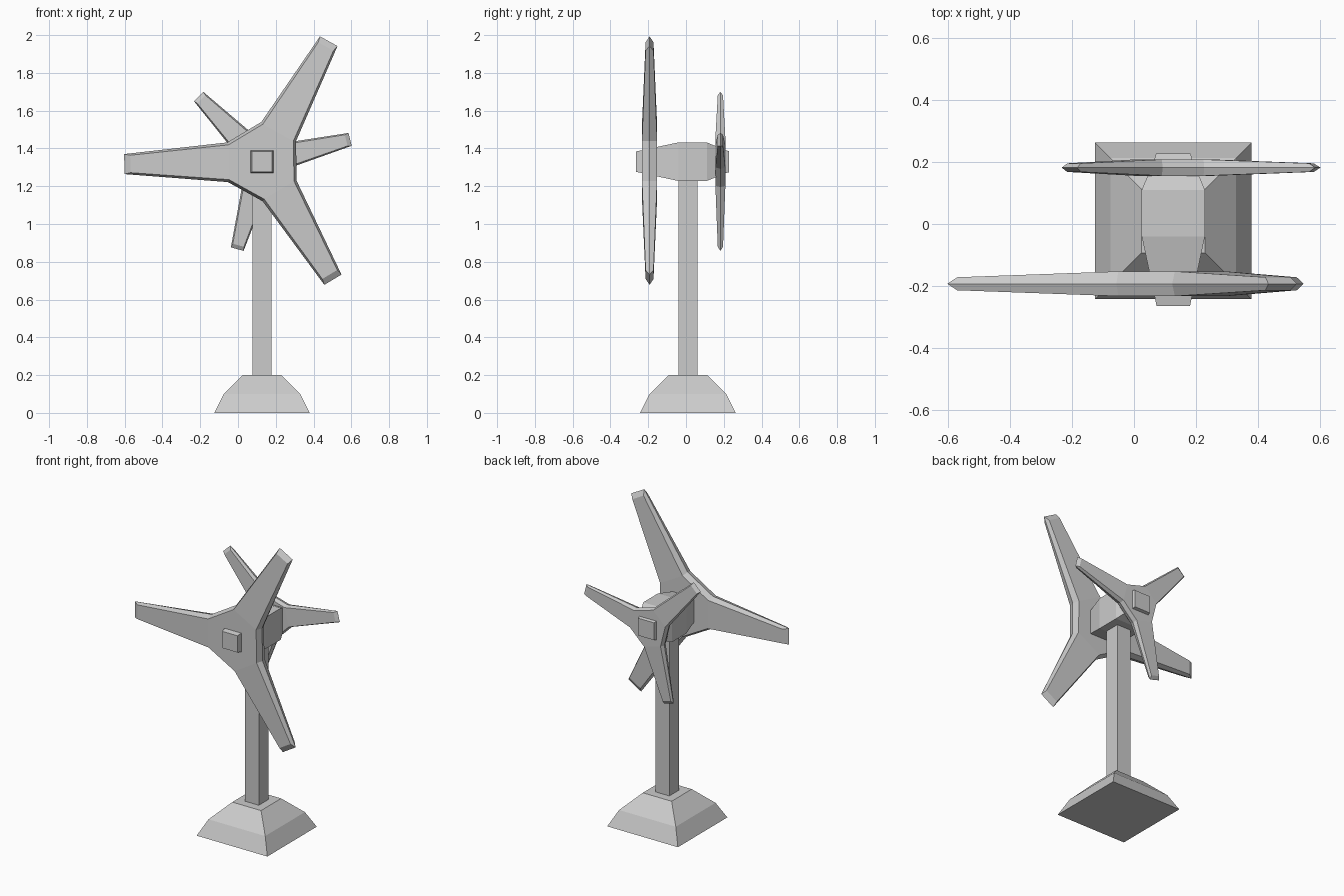
import bpy, bmesh, math
from mathutils import Matrix, Vector

if "Cube" in bpy.data.objects:
    bpy.data.objects.remove(bpy.data.objects["Cube"])

AXIS_X, BASE_Y, AXIS_Z = 0.127, 0.01, 1.33

grey = bpy.data.materials.new("plain grey")
grey.diffuse_color = (0.6, 0.6, 0.6, 1)
grey.use_nodes = True
grey.node_tree.nodes["Principled BSDF"].inputs["Base Color"].default_value = grey.diffuse_color


def finish(bm, name):
    bmesh.ops.recalc_face_normals(bm, faces=bm.faces)
    mesh = bpy.data.meshes.new(name)
    bm.to_mesh(mesh)
    bm.free()
    mesh.materials.append(grey)
    obj = bpy.data.objects.new(name, mesh)
    bpy.context.collection.objects.link(obj)
    return obj


def square_loft(name, sections, place):
    """Square rings (position along local z, half width), capped and placed."""
    bm = bmesh.new()
    rings = [[bm.verts.new((sx * h, sy * h, t))
              for sx, sy in ((-1, -1), (1, -1), (1, 1), (-1, 1))]
             for t, h in sections]
    for a, b in zip(rings, rings[1:]):
        for i in range(4):
            j = (i + 1) % 4
            bm.faces.new((a[i], a[j], b[j], b[i]))
    bm.faces.new(rings[0])
    bm.faces.new(rings[-1])
    bm.transform(place)
    return finish(bm, name)


def rotor(name, y, angle, scale):
    """Three tapered blades on a hexagonal centre, with bevelled rims."""
    def outline(root_r, root_w, tip_r, tip_w, root_y, tip_y):
        pts = []
        for k in range(3):
            rot = Matrix.Rotation(-math.radians(angle + 120 * k), 4, 'Y')
            for r, w, d in ((root_r, -root_w, root_y), (tip_r, -tip_w, tip_y),
                            (tip_r, tip_w, tip_y), (root_r, root_w, root_y)):
                pts.append(rot @ Vector((r, d, w)))
        return pts

    bm = bmesh.new()
    rim = [bm.verts.new(p) for p in outline(0.182, 0.105, 0.729, 0.053, 0, 0)]
    for side in (-1, 1):
        face = [bm.verts.new(p) for p in
                outline(0.176, 0.092, 0.697, 0.046, side * 0.04, side * 0.021)]
        for i in range(12):
            j = (i + 1) % 12
            bm.faces.new((rim[i], rim[j], face[j], face[i]))
        for k in range(0, 12, 4):
            bm.faces.new(face[k:k + 4])
        bm.faces.new([face[i] for i in (0, 3, 4, 7, 8, 11)])
    bm.transform(Matrix.Translation((AXIS_X, y, AXIS_Z)) @ Matrix.Scale(scale, 4))
    return finish(bm, name)


upright = Matrix.Translation((AXIS_X, BASE_Y, 0))
along_y = Matrix.Translation((AXIS_X, 0, AXIS_Z)) @ Matrix.Rotation(-math.pi / 2, 4, 'X')

# Stand
square_loft("base", [(0, 0.253), (0.1, 0.203), (0.2, 0.103)], upright)
square_loft("pole", [(0.2, 0.05), (1.25, 0.05)], upright)

# Motor housing and the caps that stick out past each rotor
square_loft("housing", [(-0.19, 0.07), (-0.04, 0.102), (0.11, 0.102), (0.18, 0.073)], along_y)
square_loft("front_cap", [(-0.265, 0.054), (-0.225, 0.062), (-0.19, 0.062)], along_y)
square_loft("rear_cap", [(0.18, 0.062), (0.205, 0.062), (0.227, 0.056)], along_y)

# Rotors
rotor("front_rotor", -0.193, 61, 1.0)
rotor("rear_rotor", 0.182, 14.2, 0.66)
